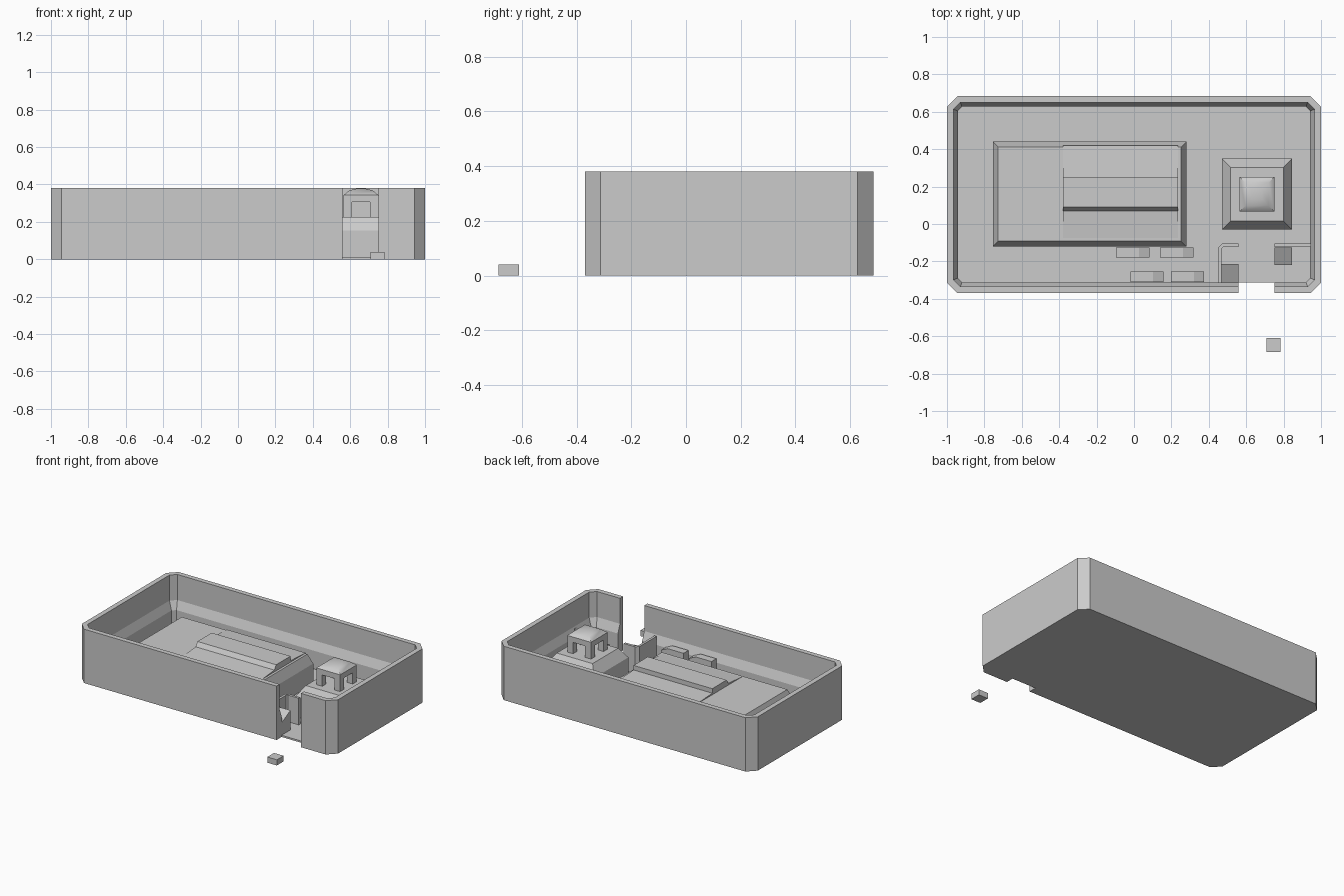
import bpy, bmesh, math

if "Cube" in bpy.data.objects:
    bpy.data.objects.remove(bpy.data.objects["Cube"])


def make_mesh(name, verts, faces, smooth=False):
    me = bpy.data.meshes.new(name)
    me.from_pydata(verts, [], faces)
    bm = bmesh.new()
    bm.from_mesh(me)
    bmesh.ops.recalc_face_normals(bm, faces=bm.faces)
    bm.to_mesh(me)
    bm.free()
    ob = bpy.data.objects.new(name, me)
    bpy.context.collection.objects.link(ob)
    if smooth:
        bpy.context.view_layer.objects.active = ob
        ob.select_set(True)
        bpy.ops.object.shade_smooth_by_angle(angle=math.radians(30))
        ob.select_set(False)
    return ob


def loft(name, rings, smooth=False):
    """Join closed rings of equal length and cap both ends."""
    n = len(rings[0])
    verts = [v for r in rings for v in r]
    faces = [(k * n + i, k * n + (i + 1) % n, (k + 1) * n + (i + 1) % n, (k + 1) * n + i)
             for k in range(len(rings) - 1) for i in range(n)]
    faces += [tuple(range(n)), tuple(range(len(verts) - n, len(verts)))]
    return make_mesh(name, verts, faces, smooth)


def rect(x0, x1, y0, y1, z, d=0.0):
    return [(x0 + d, y0 + d, z), (x1 - d, y0 + d, z), (x1 - d, y1 - d, z), (x0 + d, y1 - d, z)]


def stack(name, x0, x1, y0, y1, levels, smooth=False):
    """Rectangular block whose levels are (height, inset)."""
    return loft(name, [rect(x0, x1, y0, y1, z, d) for z, d in levels], smooth)


def extrude_x(name, x0, x1, profile):
    return loft(name, [[(x, y, z) for y, z in profile] for x in (x0, x1)])


# Perimeter: clipped-corner outline running from one side of the gate to the other
X, Y0, Y1, CUT = 1.0, -0.37, 0.685, 0.057
GATE0, GATE1 = 0.56, 0.75


def outline(o):
    x, a, b, c = X - o, Y0 + o, Y1 - o, CUT - o * (2 - math.sqrt(2))
    return [(GATE1, a), (x - c, a), (x, a + c), (x, b - c), (x - c, b),
            (-x + c, b), (-x, b - c), (-x, a + c), (-x + c, a), (GATE0, a)]


section = [(0, 0), (0, 0.38), (0.035, 0.38), (0.035, 0.20), (0.058, 0.14), (0.058, 0)]
paths = [(outline(o), z) for o, z in section]
loft("perimeter_wall", [[(p[i][0], p[i][1], z) for p, z in paths] for i in range(10)])

# Courtyard floor
edge = outline(0.056)
loft("courtyard_floor", [[(x, y, z) for x, y in edge] for z in (0, 0.012)])

# Main hall with bevelled roof edge
stack("main_hall", -0.755, 0.28, -0.12, 0.44, [(0.0, 0), (0.155, 0), (0.225, 0.028)])

# Raised hall roof with a stepped ridge
extrude_x("hall_roof_ridge", -0.38, 0.235,
          [(-0.118, 0.16), (-0.075, 0.225), (0.07, 0.238), (0.09, 0.268),
           (0.25, 0.268), (0.25, 0.236), (0.42, 0.226), (0.42, 0.16)])

# Tower platform
stack("tower_platform", 0.47, 0.845, -0.03, 0.35, [(0.0, 0), (0.155, 0), (0.225, 0.047)])

# Tower corner posts, lintel and shallow roof
TX, TY, H, POST = 0.6575, 0.16, 0.0925, 0.045
for sx in (-1, 1):
    for sy in (-1, 1):
        xs = sorted((TX + sx * H, TX + sx * (H - POST)))
        ys = sorted((TY + sy * H, TY + sy * (H - POST)))
        stack("tower_post", *xs, *ys, [(0.22, 0), (0.305, 0)])
stack("tower_roof", TX - H, TX + H, TY - H, TY + H,
      [(0.305, 0), (0.343, 0), (0.368, 0.03), (0.377, 0.065)], True)

# Sheds along the front of the hall
for x, y in ((-0.095, -0.18), (0.14, -0.18), (-0.02, -0.31), (0.198, -0.31)):
    w = 0.177
    prof = [(x, 0), (x + w, 0), (x + w, 0.145), (x + w - 0.055, 0.17), (x, 0.17)]
    loft("shed", [[(px, yy, pz) for px, pz in prof] for yy in (y, y + 0.055)])

# Guard walls inside the gate
fence = [(0.45, -0.315), (0.45, -0.125), (0.47, -0.105), (0.56, -0.105),
         (0.56, -0.123), (0.477, -0.123), (0.467, -0.133), (0.467, -0.315)]
loft("guard_wall_left", [[(x, y, z) for x, y in fence] for z in (0, 0.2)])
stack("guard_wall_right", 0.75, 0.945, -0.124, -0.105, [(0, 0), (0.2, 0)])

# Guard posts with sloping tops
for x0, x1, y0, y1 in ((0.467, 0.56, -0.312, -0.215), (0.75, 0.845, -0.218, -0.125)):
    extrude_x("guard_post", x0, x1, [(y0, 0), (y1, 0), (y1, 0.15), (y0, 0.10)])

# Small marker block outside the gate
stack("outer_block", 0.708, 0.783, -0.685, -0.61, [(0, 0), (0.04, 0)])
